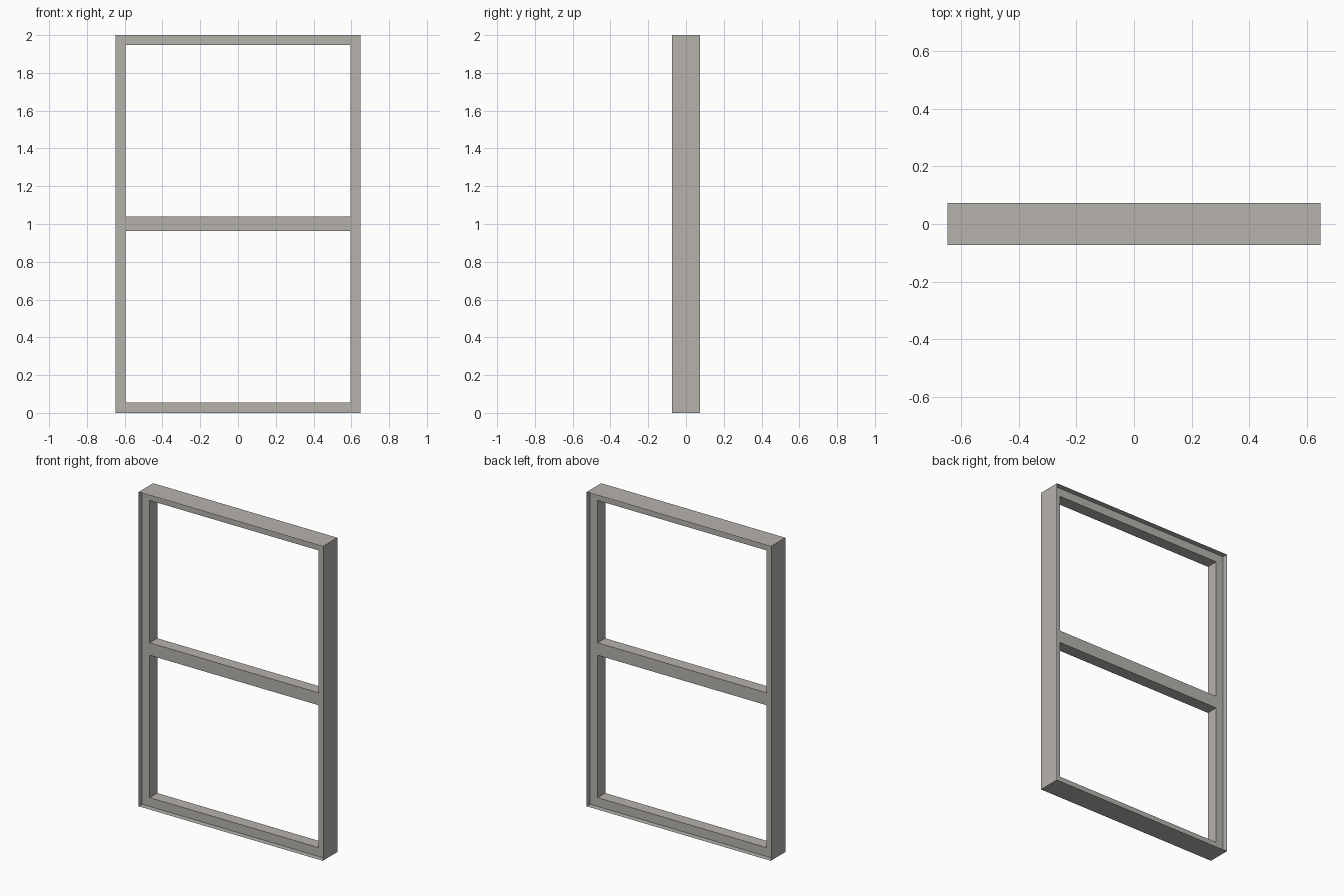
import bpy
import bmesh

if "Cube" in bpy.data.objects:
    bpy.data.objects.remove(bpy.data.objects["Cube"])

W, H, D = 0.648, 2.0, 0.073      # half width, height, half depth of the casing
S = 0.038                        # half depth of the recessed sash
XS = [-W, -0.595, 0.595, W]
ZS = [0.0, 0.056, 0.962, 1.041, 1.947, H]

mat = bpy.data.materials.new("warm_grey")
mat.diffuse_color = (0.47, 0.45, 0.42, 1.0)
mat.use_nodes = True
mat.node_tree.nodes["Principled BSDF"].inputs["Base Color"].default_value = mat.diffuse_color


def finish(name, bm):
    mesh = bpy.data.meshes.new(name)
    bm.to_mesh(mesh)
    bm.free()
    mesh.materials.append(mat)
    bpy.context.collection.objects.link(bpy.data.objects.new(name, mesh))


# Outer casing: thin open sleeve around the sash
bm = bmesh.new()
corners = [(-W, 0), (W, 0), (W, H), (-W, H)]
front = [bm.verts.new((x, -D, z)) for x, z in corners]
back = [bm.verts.new((x, D, z)) for x, z in corners]
for i in range(4):
    j = (i + 1) % 4
    bm.faces.new((front[j], front[i], back[i], back[j]))
bm.normal_update()
for f in bm.faces:
    c = f.calc_center_median()
    c.z -= H / 2
    if f.normal.dot(c) < 0:
        f.normal_flip()
finish("outer_casing", bm)

# Sash: stiles, rails and middle bar around two openings
bm = bmesh.new()
grid = [[bm.verts.new((x, -S, z)) for x in XS] for z in ZS]
for r in range(5):
    for c in range(3):
        if c == 1 and r in (1, 3):
            continue
        bm.faces.new((grid[r][c], grid[r][c + 1], grid[r + 1][c + 1], grid[r + 1][c]))
ext = bmesh.ops.extrude_face_region(bm, geom=bm.faces[:], use_keep_orig=True)
new_verts = [g for g in ext["geom"] if isinstance(g, bmesh.types.BMVert)]
bmesh.ops.translate(bm, verts=new_verts, vec=(0, 2 * S, 0))
bmesh.ops.recalc_face_normals(bm, faces=bm.faces[:])

# Drop the rim that lies against the casing
rim = []
for f in bm.faces:
    c = f.calc_center_median()
    if abs(c.x) > W - 1e-4 or c.z < 1e-4 or c.z > H - 1e-4:
        rim.append(f)
bmesh.ops.delete(bm, geom=rim, context='FACES')
finish("sash_frame", bm)
